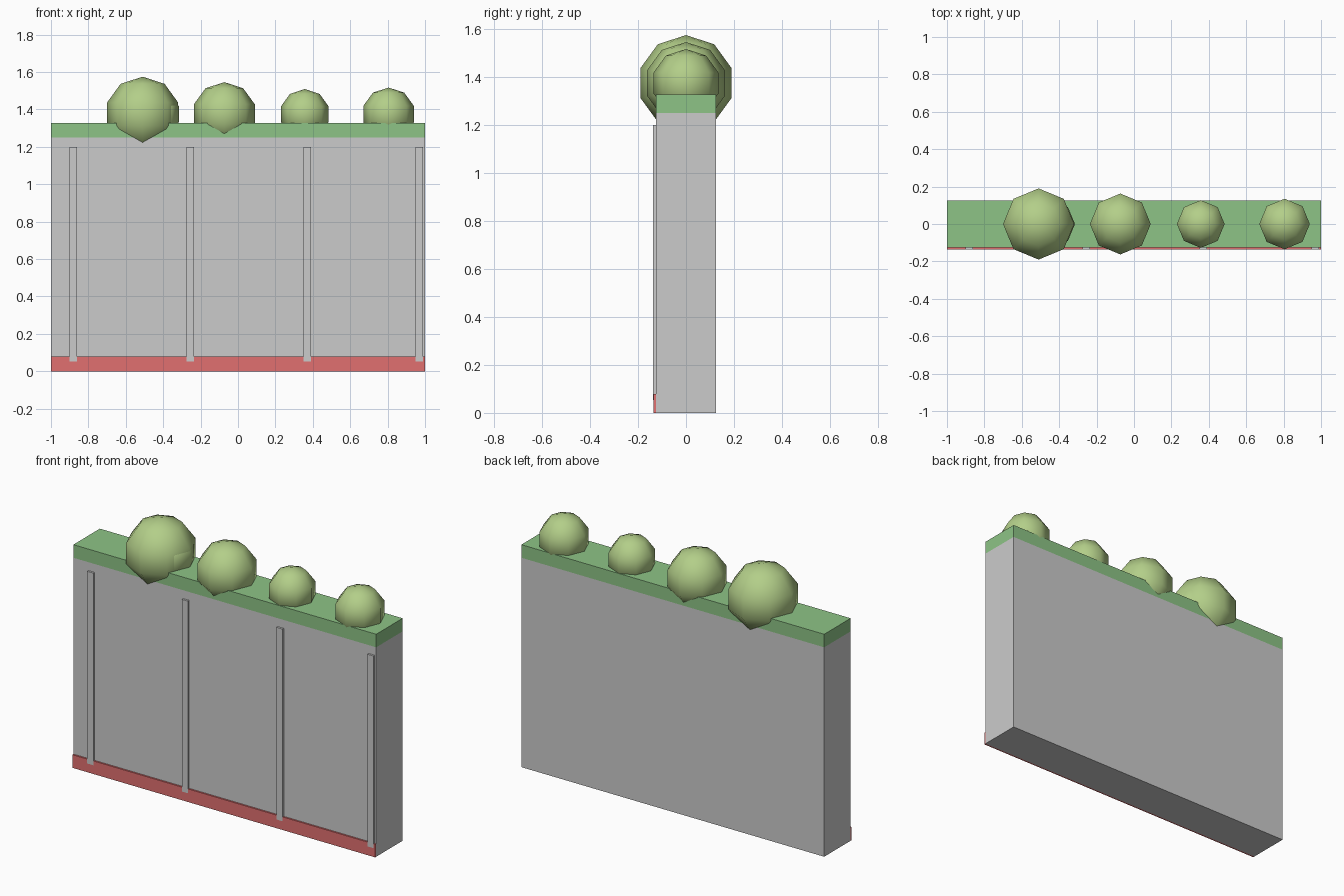
import bpy

if "Cube" in bpy.data.objects:
    bpy.data.objects.remove(bpy.data.objects["Cube"])


def material(name, color):
    m = bpy.data.materials.new(name)
    m.diffuse_color = color
    m.use_nodes = True
    m.node_tree.nodes["Principled BSDF"].inputs["Base Color"].default_value = m.diffuse_color
    return m


def box(name, x, y, z, mat=None):
    """Box from (min, max) ranges on each axis."""
    bpy.ops.mesh.primitive_cube_add(size=1, location=[sum(r) / 2 for r in (x, y, z)])
    ob = bpy.context.object
    ob.name = name
    ob.scale = [r[1] - r[0] for r in (x, y, z)]
    bpy.ops.object.transform_apply(location=False, rotation=False, scale=True)
    if mat:
        ob.data.materials.append(mat)
    return ob


def bush(name, x, radius, mat):
    bpy.ops.mesh.primitive_uv_sphere_add(segments=8, ring_count=5, radius=radius,
                                         location=(x, 0, 1.375))
    ob = bpy.context.object
    ob.name = name
    ob.data.materials.append(mat)
    bpy.ops.object.shade_smooth()


red = material("red_trim", (0.75, 0.16, 0.16, 1))
grass = material("grass_green", (0.27, 0.55, 0.24, 1))
leaf = material("leaf_green", (0.45, 0.62, 0.25, 1))

# wall and grass cap
box("wall", (-1, 1), (-0.125, 0.125), (0, 1.25))
box("grass_cap", (-1, 1), (-0.125, 0.125), (1.25, 1.328), grass)

# red skirting along the front
box("base_strip", (-1, 1), (-0.135, -0.125), (0, 0.078), red)

# thin vertical ribs on the front
for i, x in enumerate((-0.88, -0.255, 0.37, 0.97)):
    box(f"rib_{i + 1}", (x - 0.02, x + 0.02), (-0.137, -0.12), (0.053, 1.2))

# low-poly bushes; the second is mostly buried in the first
for i, (x, r) in enumerate(((-0.51, 0.2), (-0.443, 0.134), (-0.073, 0.171),
                            (0.357, 0.134), (0.805, 0.142))):
    bush(f"bush_{i + 1}", x, r, leaf)
